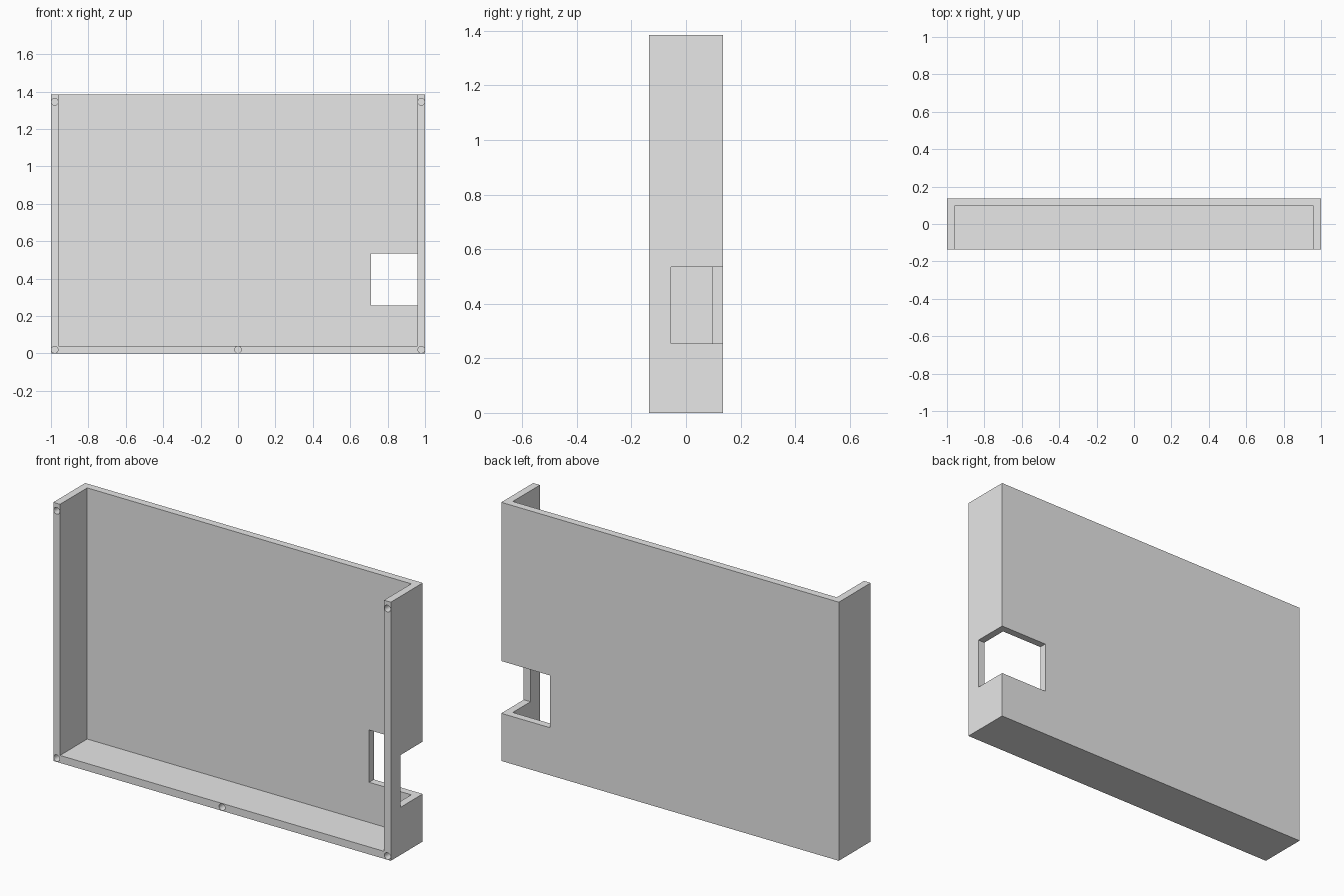
import bpy
import bmesh
from mathutils import Matrix, Vector

cube = bpy.data.objects.get("Cube")
if cube:
    bpy.data.objects.remove(cube, do_unlink=True)

HEIGHT, HALF_DEPTH, WALL = 1.385, 0.135, 0.04

grey = bpy.data.materials.new("light_grey")
grey.use_nodes = True
color = (0.8, 0.8, 0.8, 1)
grey.diffuse_color = color
grey.node_tree.nodes["Principled BSDF"].inputs["Base Color"].default_value = color


def make_object(name, bm):
    mesh = bpy.data.meshes.new(name)
    bm.to_mesh(mesh)
    bm.free()
    mesh.materials.append(grey)
    obj = bpy.data.objects.new(name, mesh)
    bpy.context.collection.objects.link(obj)
    return obj


def box(name, low, high):
    low, high = Vector(low), Vector(high)
    bm = bmesh.new()
    bmesh.ops.create_cube(bm, size=1, matrix=Matrix.Translation((low + high) / 2)
                          @ Matrix.Diagonal((high - low).to_4d()))
    return make_object(name, bm)


def screw_hole(x, z, radius=0.018, depth=0.1):
    bm = bmesh.new()
    bmesh.ops.create_cone(bm, cap_ends=True, segments=32, radius1=radius, radius2=radius,
                          depth=2 * depth, matrix=Matrix.Translation((x, -HALF_DEPTH, z))
                          @ Matrix.Rotation(1.5707963, 4, 'X'))
    return make_object("screw_hole_cutter", bm)


# Solid tray, then the cavity (open to front and top) and the corner cutout
tray = box("tray", (-1, -HALF_DEPTH, 0), (1, HALF_DEPTH, HEIGHT))
cutters = [
    box("cavity_cutter", (WALL - 1, -1, WALL), (1 - WALL, HALF_DEPTH - WALL, 2)),
    box("corner_cutter", (0.71, -0.055, 0.255), (1.2, 0.4, 0.535)),
]

# Screw holes in the front rim
for x, z in ((-0.98, 0.02), (0, 0.02), (0.98, 0.02), (-0.98, 1.345), (0.98, 1.345)):
    cutters.append(screw_hole(x, z))

bpy.context.view_layer.objects.active = tray
for cutter in cutters:
    cutter.hide_render = True
    mod = tray.modifiers.new("cut", 'BOOLEAN')
    mod.operation = 'DIFFERENCE'
    mod.solver = 'EXACT'
    mod.object = cutter
    bpy.ops.object.modifier_apply(modifier=mod.name)
    bpy.data.objects.remove(cutter, do_unlink=True)

# Smooth hole walls, sharp box edges
bpy.ops.object.select_all(action='DESELECT')
tray.select_set(True)
bpy.ops.object.shade_smooth_by_angle(angle=0.5)
